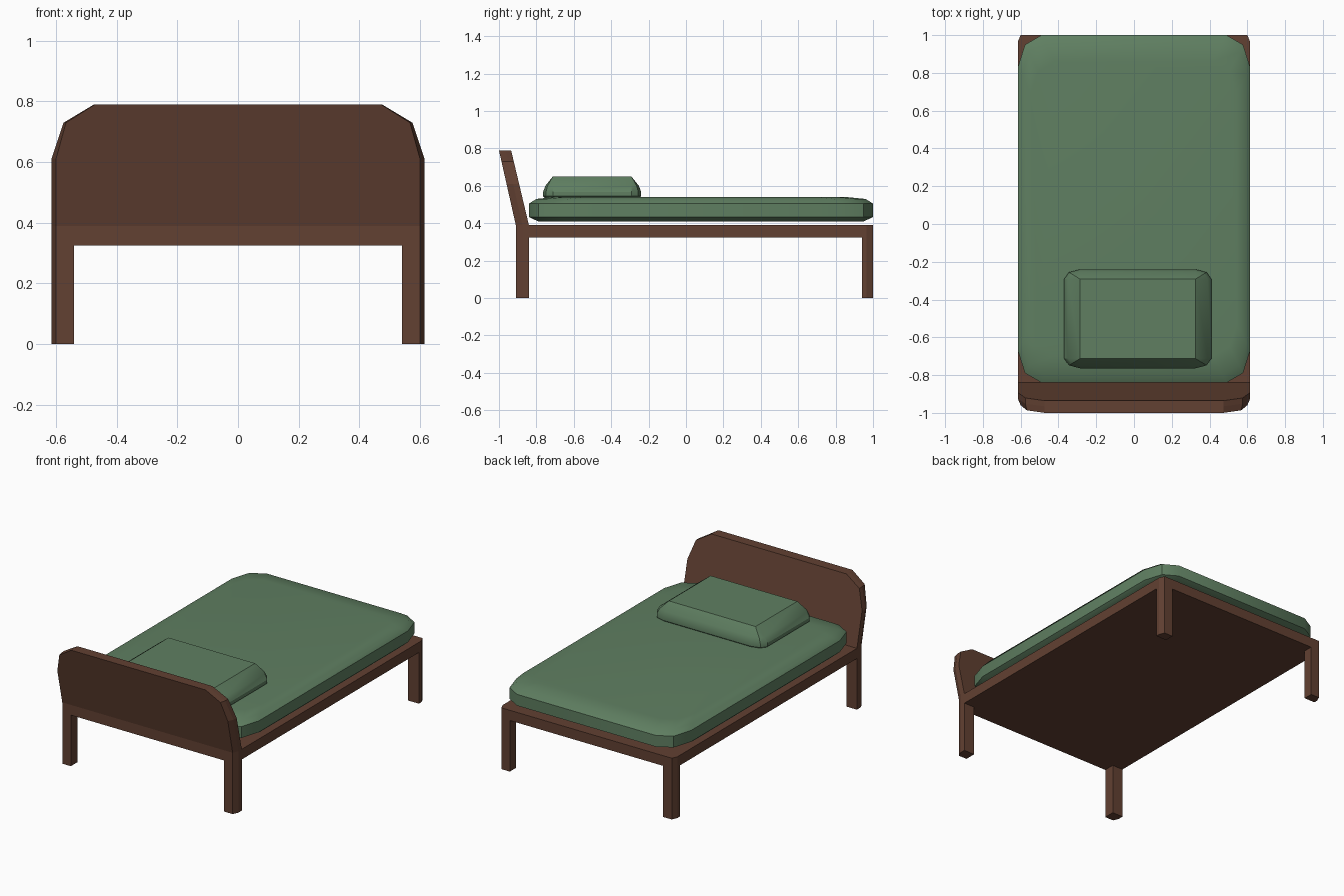
import bpy, bmesh, math

if "Cube" in bpy.data.objects:
    bpy.data.objects.remove(bpy.data.objects["Cube"])


def material(name, rgb):
    m = bpy.data.materials.new(name)
    m.diffuse_color = (*rgb, 1.0)
    m.use_nodes = True
    m.node_tree.nodes["Principled BSDF"].inputs["Base Color"].default_value = m.diffuse_color
    return m


wood = material("brown wood", (0.122, 0.052, 0.032))
cloth = material("green cloth", (0.115, 0.212, 0.120))


def loft(name, rings, mat, smooth=None):
    """Closed solid through a stack of rings with equal point counts."""
    bm = bmesh.new()
    rows = [[bm.verts.new(p) for p in ring] for ring in rings]
    n = len(rows[0])
    for a, b in zip(rows, rows[1:]):
        for i in range(n):
            j = (i + 1) % n
            bm.faces.new((a[i], a[j], b[j], b[i]))
    bm.faces.new(rows[0][::-1])
    bm.faces.new(rows[-1])
    bmesh.ops.remove_doubles(bm, verts=bm.verts, dist=0.0005)
    bmesh.ops.recalc_face_normals(bm, faces=bm.faces)
    mesh = bpy.data.meshes.new(name)
    bm.to_mesh(mesh)
    bm.free()
    mesh.materials.append(mat)
    obj = bpy.data.objects.new(name, mesh)
    bpy.context.collection.objects.link(obj)
    if smooth:
        bpy.ops.object.select_all(action='DESELECT')
        obj.select_set(True)
        bpy.context.view_layer.objects.active = obj
        bpy.ops.object.shade_smooth_by_angle(angle=math.radians(smooth))
    return obj


def prism(name, outline, z0, z1, mat):
    return loft(name, [[(x, y, z) for x, y in outline] for z in (z0, z1)], mat)


def cushion_ring(cx, cy, hx, hy, kx, ky, z):
    """Rectangle whose corners are cut in two facets."""
    pts = []
    for sx, sy in ((1, 1), (-1, 1), (-1, -1), (1, -1)):
        corner = [(hx, hy - ky), (hx - 0.3 * kx, hy - 0.3 * ky), (hx - kx, hy)]
        if sx * sy < 0:
            corner.reverse()
        pts += [(cx + sx * x, cy + sy * y, z) for x, y in corner]
    return pts


W = 0.615            # half width of the bed
CX, CY = 0.015, 0.035  # outer corner chamfer

# Legs
for side, s in (("left", -1), ("right", 1)):
    for end, outer, inner, d in (("front", -0.91, -0.84, 1), ("back", 1.0, 0.94, -1)):
        outline = [(s * 0.54, inner), (s * 0.54, outer), (s * (W - CX), outer),
                   (s * W, outer + d * CY), (s * W, inner)]
        prism(f"{end}_{side}_leg", outline, 0, 0.325, wood)

# Bed base
prism("bed_base", [(-W, -0.84), (W, -0.84), (W, 1 - CY), (W - CX, 1),
                   (-W + CX, 1), (-W, 1 - CY)], 0.325, 0.39, wood)

# Headboard, leaning forward above the base
rings = []
for z, w, c in ((0.325, W, CX), (0.39, W, CX), (0.61, W, CX),
                (0.73, 0.575, 0.008), (0.79, 0.475, 0.003)):
    t = max(0, (z - 0.39) / 0.4)
    yf, yb = -0.91 - 0.09 * t, -0.84 - 0.095 * t
    rings.append([(-w + c, yf, z), (w - c, yf, z), (w, yf + CY, z),
                  (w, yb, z), (-w, yb, z), (-w, yf + CY, z)])
loft("headboard", rings, wood)

# Mattress, hovering just above the base
loft("mattress", [cushion_ring(0, 0.08, W - a, 0.92 - b, 0.125, 0.17, z)
                  for z, a, b in ((0.41, 0.025, 0.05), (0.433, 0, 0), (0.505, 0, 0),
                                  (0.53, 0.02, 0.04), (0.54, 0.07, 0.14))],
     cloth, 35)

# Pillow
loft("pillow", [cushion_ring(0.02, -0.502, 0.39 - a, 0.262 - b, 0.085 - a, 0.052 - b, z)
                for z, a, b in ((0.535, 0.012, 0.008), (0.545, 0, 0), (0.568, 0, 0),
                                (0.60, 0.02, 0.012), (0.65, 0.085, 0.052))],
     cloth, 30)
